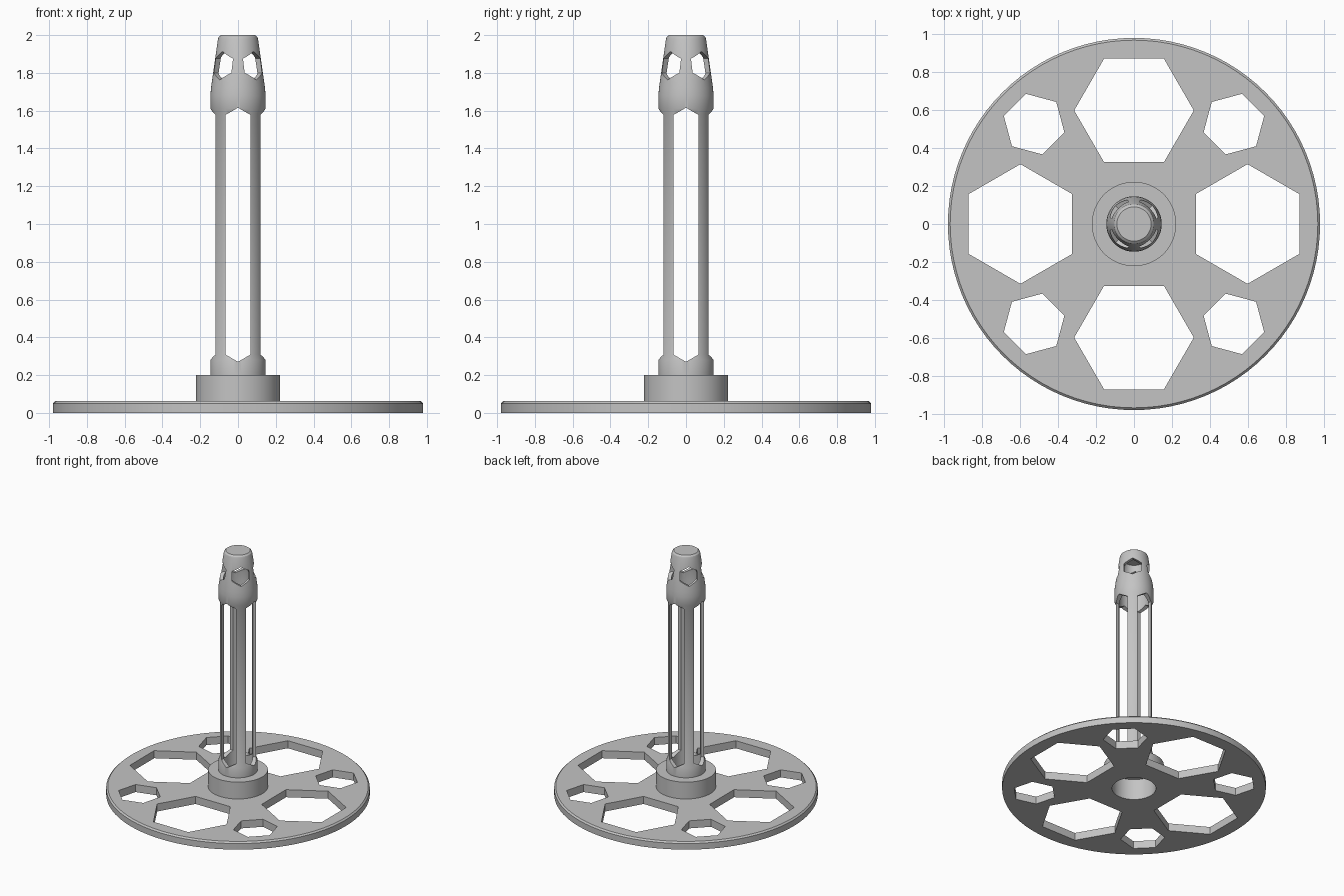
import bpy, bmesh, math
from mathutils import Matrix, Vector

cube = bpy.data.objects.get("Cube")
if cube:
    bpy.data.objects.remove(cube, do_unlink=True)

grey = bpy.data.materials.new("plain_grey")
grey.use_nodes = True
grey.diffuse_color = (0.55, 0.55, 0.55, 1)
grey.node_tree.nodes["Principled BSDF"].inputs["Base Color"].default_value = (0.55, 0.55, 0.55, 1)


def add_object(name, bm):
    bmesh.ops.recalc_face_normals(bm, faces=bm.faces)
    mesh = bpy.data.meshes.new(name)
    bm.to_mesh(mesh)
    bm.free()
    mesh.materials.append(grey)
    obj = bpy.data.objects.new(name, mesh)
    bpy.context.collection.objects.link(obj)
    return obj


def revolve(name, profile, closed, steps=96):
    """Turn an (r, z) profile around the z axis."""
    bm = bmesh.new()
    verts = [bm.verts.new((r, 0, z)) for r, z in profile]
    pairs = list(zip(verts, verts[1:]))
    if closed:
        pairs.append((verts[-1], verts[0]))
    edges = [bm.edges.new(p) for p in pairs]
    bmesh.ops.spin(bm, geom=verts + edges, cent=(0, 0, 0), axis=(0, 0, 1),
                   angle=math.tau, steps=steps)
    bmesh.ops.remove_doubles(bm, verts=bm.verts, dist=0.0001)
    return add_object(name, bm)


def hexagon(radius, stretch=0):
    """Hexagon with points up and down, pulled apart by stretch."""
    points = []
    for i in range(6):
        a = math.radians(30 + 60 * i)
        x, y = radius * math.cos(a), radius * math.sin(a)
        points.append((x, y + math.copysign(stretch / 2, y)))
    return points


def cut(target, points, depth, matrix):
    """Cut a prism out of the target; the outline lies in the local xy plane."""
    bm = bmesh.new()
    face = bm.faces.new([bm.verts.new((x, y, -depth / 2)) for x, y in points])
    ext = bmesh.ops.extrude_face_region(bm, geom=[face])
    top = [v for v in ext["geom"] if isinstance(v, bmesh.types.BMVert)]
    bmesh.ops.translate(bm, verts=top, vec=(0, 0, depth))
    bmesh.ops.transform(bm, matrix=matrix, verts=bm.verts)
    cutter = add_object("cutter", bm)
    cutter.hide_render = True
    mod = target.modifiers.new("hole", "BOOLEAN")
    mod.operation = "DIFFERENCE"
    mod.solver = "EXACT"
    mod.object = cutter
    bpy.context.view_layer.objects.active = target
    bpy.ops.object.modifier_apply(modifier=mod.name)
    bpy.data.objects.remove(cutter, do_unlink=True)


def turn(degrees):
    return Matrix.Rotation(math.radians(degrees), 4, "Z")


# Round base plate with its raised hub and bottom socket
base = revolve("base_plate", [
    (0.163, 0), (0.98, 0), (0.98, 0.05), (0.968, 0.062), (0.222, 0.062),
    (0.222, 0.2), (0.11, 0.2), (0.11, 0.17), (0.163, 0.17)], True)

# Hollow post with foot collar and tapered, capped head
post = revolve("post", [
    (0.11, 0.2), (0.146, 0.2), (0.146, 0.28), (0.135, 0.31), (0.135, 1.585),
    (0.146, 1.61), (0.146, 1.68), (0.143, 1.72), (0.136, 1.77), (0.106, 1.98),
    (0.102, 1.99), (0.09, 2.0), (0, 2.0), (0, 1.96), (0.078, 1.96),
    (0.108, 1.77), (0.11, 1.7)], True)

# Large and small hexagonal openings in the plate
for i in range(4):
    for angle, dist, radius in ((0, 0.598, 0.315), (45, 0.744, 0.165)):
        place = turn(90 * i + angle) @ Matrix.Translation((dist, 0, 0))
        cut(base, hexagon(radius), 0.3, place)

# Long slots through the shaft, and hexagonal windows through the head
upright = Matrix.Rotation(math.radians(90), 4, "X")
for i in range(2):
    place = Matrix.Translation((0, 0, 0.943)) @ turn(90 * i) @ upright
    cut(post, hexagon(0.075, 1.195), 0.5, place)
    place = Matrix.Translation((0, 0, 1.838)) @ turn(90 * i + 45) @ upright
    cut(post, hexagon(0.075), 0.5, place)

# Smooth the round walls, keep the rims crisp
for obj in (base, post):
    bpy.ops.object.select_all(action="DESELECT")
    obj.select_set(True)
    bpy.context.view_layer.objects.active = obj
    bpy.ops.object.shade_smooth_by_angle(angle=math.radians(25))
